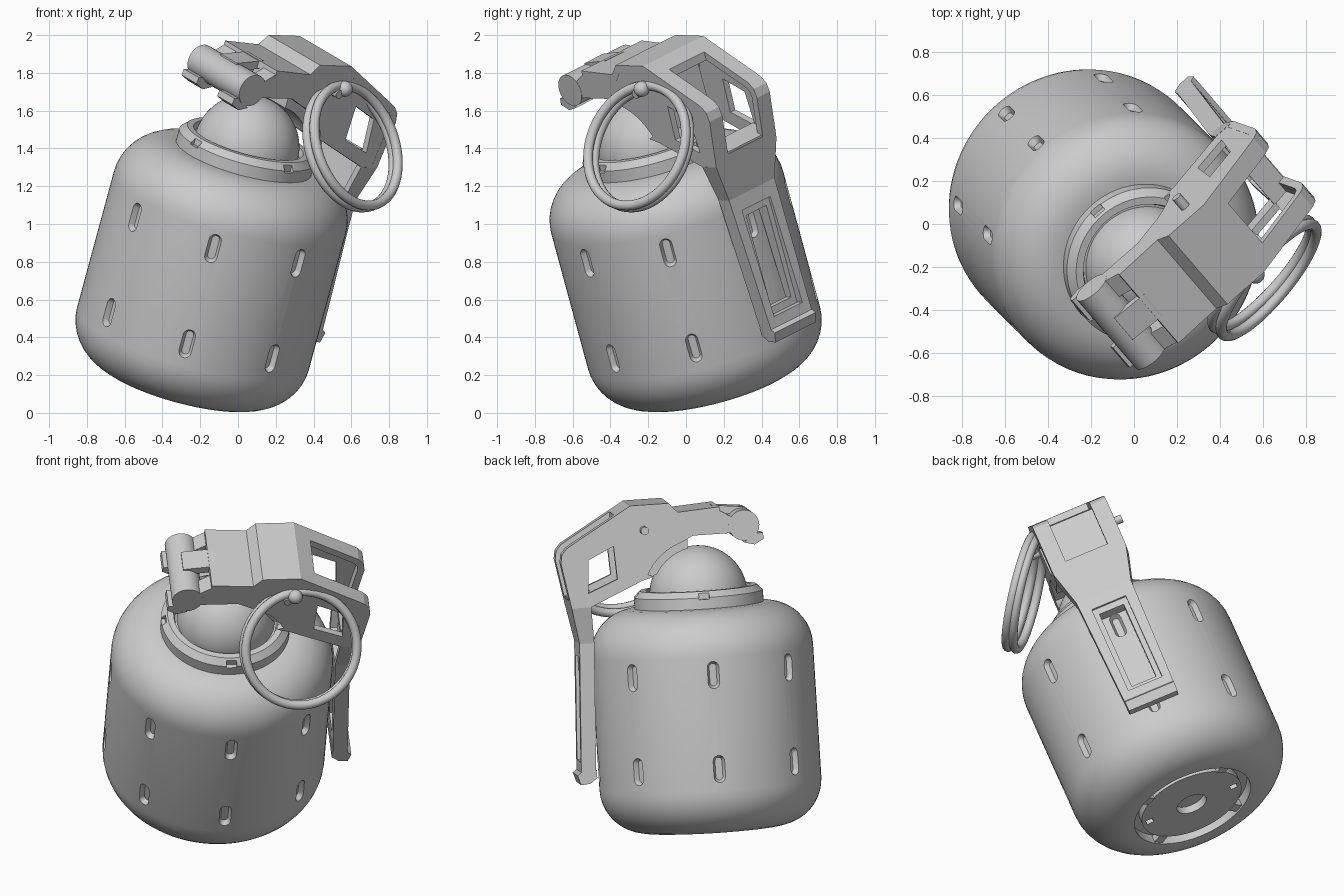
import bpy, bmesh, math
from mathutils import Matrix, Vector

if "Cube" in bpy.data.objects:
    bpy.data.objects.remove(bpy.data.objects["Cube"])

# Tilted local frame: X = lever direction, Y = lever width, Z = body axis
a = Vector((.2534, -.2534, .9336)).normalized()
u0 = Vector((1, 1, 0)).normalized()
u = Matrix.Rotation(math.radians(-4), 3, a) @ u0
v = a.cross(u)
P = Vector((-.128, -.014, .8))
M = Matrix.Translation(P) @ Matrix((u, v, a)).transposed().to_4x4()


def finish(name, bm, smooth=False):
    bmesh.ops.recalc_face_normals(bm, faces=bm.faces[:])
    me = bpy.data.meshes.new(name)
    bm.to_mesh(me)
    bm.free()
    ob = bpy.data.objects.new(name, me)
    bpy.context.collection.objects.link(ob)
    ob.matrix_world = M
    if smooth:
        soften(ob)
    return ob


def soften(ob, angle=32):
    bpy.ops.object.select_all(action='DESELECT')
    ob.select_set(True)
    bpy.context.view_layer.objects.active = ob
    bpy.ops.object.shade_smooth_by_angle(angle=math.radians(angle))


def loft(bm, la, lb):
    """Closed solid between two matching loops."""
    A = [bm.verts.new(p) for p in la]
    B = [bm.verts.new(p) for p in lb]
    n = len(A)
    bm.faces.new(A)
    bm.faces.new(B[::-1])
    for i in range(n):
        bm.faces.new((A[i], B[i], B[(i + 1) % n], A[(i + 1) % n]))


def box(bm, x, y, z, rot=0):
    R = Matrix.Rotation(rot, 3, 'Z')
    loops = [[R @ Vector(p) for p in ((x[0], y[0], h), (x[1], y[0], h), (x[1], y[1], h), (x[0], y[1], h))] for h in z]
    loft(bm, *loops)


def lathe(name, prof, seg=96):
    bm = bmesh.new()
    vs = [bm.verts.new((r, 0, z)) for r, z in prof]
    es = [bm.edges.new(e) for e in zip(vs, vs[1:])]
    bmesh.ops.spin(bm, geom=vs + es, cent=(0, 0, 0), axis=(0, 0, 1), angle=math.tau, steps=seg)
    bmesh.ops.remove_doubles(bm, verts=bm.verts[:], dist=1e-5)
    return finish(name, bm)


def cut(ob, bm):
    c = finish("cutter", bm)
    c.hide_render = True
    m = ob.modifiers.new("cut", 'BOOLEAN')
    m.operation, m.object, m.solver = 'DIFFERENCE', c, 'EXACT'
    bpy.context.view_layer.update()
    me = bpy.data.meshes.new_from_object(ob.evaluated_get(bpy.context.evaluated_depsgraph_get()))
    ob.modifiers.clear()
    ob.data = me
    bpy.data.objects.remove(c)


def arc(cx, cz, r, a0, a1, n=10):
    return [(cx + r * math.cos(math.radians(a0 + (a1 - a0) * i / n)),
             cz + r * math.sin(math.radians(a0 + (a1 - a0) * i / n))) for i in range(n + 1)]


# Body with bottom groove and centre hole
R, f, zb, zt = .636, .26, -.69, .595
body = lathe("body", [(0, -.63), (.09, -.63), (.09, -.675), (.305, -.675), (.305, -.63), (.355, -.63), (.355, zb)]
             + arc(R - f, zb + f, f, -90, 0) + arc(R - f, zt - f, f, 0, 90) + [(.3, zt), (0, zt)])
bm = bmesh.new()
for k in range(8):  # two rows of dents
    for zc in (.235, -.305):
        T = Matrix.Rotation(k * math.pi / 4, 3, 'Z')
        loops = []
        for rad, w in ((.605, .02), (.65, .04)):
            pts = arc(0, .045, w, 0, 180, 8) + arc(0, -.045, w, 180, 360, 8)
            loops.append([T @ Vector((rad, y, zc + z)) for y, z in pts])
        loft(bm, *loops)
for k in range(2):  # small square holes in the base disc
    box(bm, (.24, .28), (-.02, .02), (-.72, -.65), k * math.pi + math.pi / 2)
cut(body, bm)
soften(body)

# Tabs bridging the base groove
bm = bmesh.new()
for k in range(4):
    box(bm, (.3, .36), (-.03, .03), (-.68, -.64), k * math.pi / 2 + .78)
finish("base_tabs", bm)

# Collar with four notches, and dome
collar = lathe("collar", [(0, .56), (.34, .56), (.37, .58), (.37, .66), (.335, .695), (.3, .695), (.29, .66), (0, .66)])
bm = bmesh.new()
for k in range(4):
    box(bm, (.345, .42), (-.03, .03), (.65, .75), k * math.pi / 2)
cut(collar, bm)
soften(collar)
dome = lathe("dome", [(.28, .6)] + arc(0, .655, .28, 0, 90, 20), 64)
soften(dome)
for ob in (collar, dome):
    ob.matrix_world = Matrix.Translation(v * -.012) @ M


# Lever: half width by height
def hw(z):
    if z > .64:
        return .225
    return .17 + .055 * (z - .45) / .19 if z > .45 else .15 + .02 * (z + .39) / .84


def prism(bm, pts, y0=None, y1=None):
    """Extrude a side profile across the lever; default full width."""
    loft(bm, [(x, -hw(z) if y0 is None else y0(z), z) for x, z in pts],
         [(x, hw(z) if y1 is None else y1(z), z) for x, z in pts])


def band(pts, t):
    """Thicken an outer line inwards."""
    P2 = [Vector(p) for p in pts]
    inner = []
    for i, p in enumerate(P2):
        d = [(P2[j + 1] - P2[j]).normalized() for j in (i - 1, i) if 0 <= j < len(P2) - 1]
        n = [Vector((e.y, -e.x)) for e in d]
        m = sum(n, Vector((0, 0))).normalized()
        inner.append(tuple(p + m * t / max(.5, m.dot(n[0]))))
    return pts + inner[::-1]


top = [(-.13, 1.165), (.11, 1.15), (.16, 1.205), (.38, 1.205), (.71, 1.015), (.76, .985), (.79, .95), (.798, .9), (.752, .64)]
bm = bmesh.new()
prism(bm, band(top, .04))
plate = finish("lever_top", bm)
bm = bmesh.new()
box(bm, (.47, .95), (-.13, .13), (.68, 1.2))
cut(plate, bm)
bm = bmesh.new()
prism(bm, [(.752, .64), (.715, .43), (.67, .43), (.7, .64)])
finish("lever_neck", bm)

# Shelf below the window, and solid block sitting over the dome
bm = bmesh.new()
prism(bm, [(.752, .64), (.755, .69), (.64, .735), (.64, .69)], lambda z: -.187, lambda z: .187)
finish("lever_shelf", bm)
bm = bmesh.new()
prism(bm, [(.36, 1.17), (.36, .8), (.27, .79)] + arc(0, .655, .285, 30, 78, 8) + [(.06, 1.12), (.16, 1.17)],
      lambda z: -.16, lambda z: .16)
finish("dome_block", bm)

# Side plates with a square window, mirrored
side = top + [(.64, .64), (.34, .77), (.27, .79)] + arc(0, .65, .34, 27, 72, 8) + [(.03, 1.01), (-.13, 1.01)]
bm = bmesh.new()
for s in (-1, 1):
    prism(bm, side, lambda z: s * .224, lambda z: s * .187)
    prism(bm, [(.752, .64), (.715, .43), (.63, .43), (.64, .64)], lambda z: s * hw(z), lambda z: s * (hw(z) - .037))
sides = finish("lever_sides", bm)
bm = bmesh.new()
win = [(.48, .79), (.49, .98), (.64, .91), (.65, .72)]
loft(bm, [(x, -.4, z) for x, z in win], [(x, .4, z) for x, z in win])
cut(sides, bm)

# Lower grip strip with stepped opening, and foot
bm = bmesh.new()
prism(bm, [(.715, .43), (.75, -.32), (.665, -.32), (.63, .43)])
grip = finish("lever_grip", bm)
for w, lo, hi, x0 in ((.105, -.25, .35, .705), (.075, -.21, .31, .5)):
    bm = bmesh.new()
    box(bm, (x0, .9), (-w, w), (lo, hi))
    cut(grip, bm)
bm = bmesh.new()
prism(bm, [(.66, -.3), (.74, -.3), (.772, -.325), (.755, -.38), (.7, -.375), (.66, -.345)])
finish("lever_foot", bm)


# Hinge pin, its central tab and the curled flaps
def rod(name, x, z, r, y0, y1, seg=32):
    bm = bmesh.new()
    ring = arc(x, z, r, 0, 360, seg)[:-1]
    loft(bm, [(p, y0, q) for p, q in ring], [(p, y1, q) for p, q in ring])
    return finish(name, bm, True)


rod("hinge_pin", -.265, 1.05, .088, -.225, .225)
bm = bmesh.new()
prism(bm, [(-.28, 1.145), (-.1, 1.165), (-.1, 1.12), (-.28, 1.1)], lambda z: -.07, lambda z: .07)
for s in (-1, 1):
    flap = [(-.32, 1.0), (-.26, .95), (-.32, .935), (-.375, .965), (-.37, 1.0)]
    prism(bm, flap, lambda z: s * .09, lambda z: s * .22)
    prism(bm, [(-.2, 1.1), (-.12, 1.15), (-.12, 1.01), (-.2, 1.01)], lambda z: s * .12, lambda z: s * .224)
finish("hinge_tabs", bm)

# Safety pin through the lever
rod("safety_pin", .31, 1.06, .024, -.27, .29, 16)
bpy.ops.mesh.primitive_uv_sphere_add(segments=24, ring_count=12, radius=.042, location=(.565, -.235, 1.715))
bpy.context.object.name = "safety_pin_eye"
soften(bpy.context.object)

# Double pull ring
n = Vector((.73, -.63, .26)).normalized()
for i, s in enumerate((-1, 1)):
    bpy.ops.mesh.primitive_torus_add(major_radius=.329, minor_radius=.026, major_segments=72, minor_segments=14)
    ring = bpy.context.object
    ring.name = "pull_ring_%d" % (i + 1)
    tilt = Matrix.Rotation(s * math.radians(1), 4, 'Z')
    ring.matrix_world = (Matrix.Translation(Vector((.61, -.247, 1.41)) + n * .021 * s)
                         @ tilt @ n.to_track_quat('Z', 'Y').to_matrix().to_4x4())
    soften(ring, 60)
